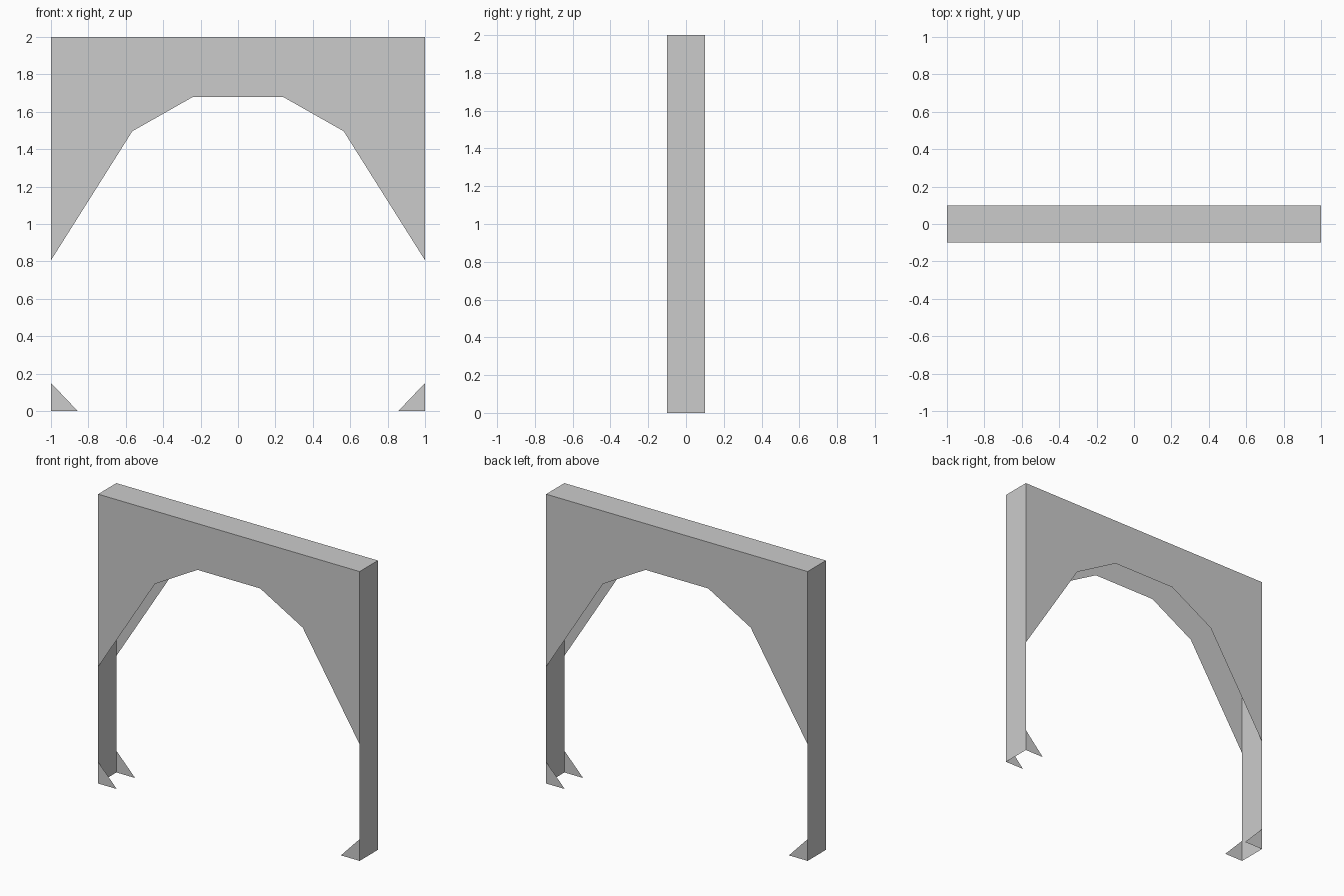
import bpy

if "Cube" in bpy.data.objects:
    bpy.data.objects.remove(bpy.data.objects["Cube"])

W, D, H = 1.0, 0.1, 2.0  # half width, half depth, height


def sheet(name, pts):
    """One flat open sheet; points run counter-clockwise seen from outside."""
    me = bpy.data.meshes.new(name)
    me.from_pydata(pts, [], [range(len(pts))])
    me.update()
    ob = bpy.data.objects.new(name, me)
    bpy.context.collection.objects.link(ob)
    return ob


def facing(name, profile, s):
    """Sheet in the x-z plane, s = -1 front, s = 1 back."""
    pts = [(x, s * D, z) for x, z in profile]
    return sheet(name, pts if s < 0 else pts[::-1])


# Arched facing outline: right half of the opening, mirrored to the left
half = [(W, 0.806), (0.565, 1.496), (0.24, 1.68)]
arch = [(-x, z) for x, z in half] + half[::-1] + [(W, H), (-W, H)]

# Small triangular foot brackets
foot_left = [(-W, 0), (-0.857, 0), (-W, 0.15)]
foot_right = [(-x, z) for x, z in foot_left][::-1]

for side, s in (("front", -1), ("back", 1)):
    facing(side + "_arch_panel", arch, s)
    facing(side + "_foot_left", foot_left, s)
    facing(side + "_foot_right", foot_right, s)

# Side walls running the full height
for side, s in (("left", -1), ("right", 1)):
    sheet(side + "_wall", [(s * W, -s * D, 0), (s * W, s * D, 0),
                           (s * W, s * D, H), (s * W, -s * D, H)])

# Top cover; the underside stays open
sheet("top_cover", [(-W, -D, H), (W, -D, H), (W, D, H), (-W, D, H)])
